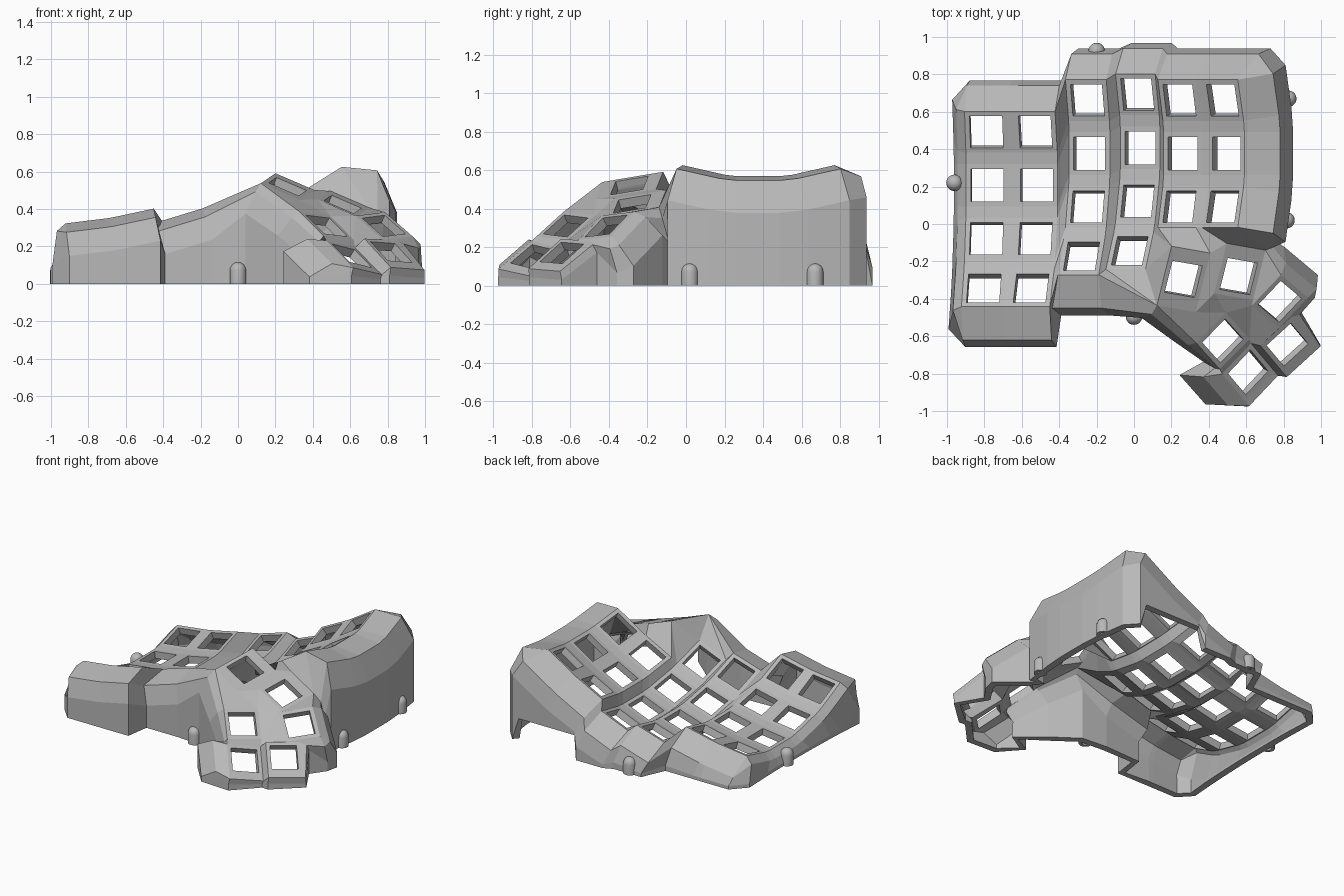
import bpy, bmesh
from math import radians, sin, cos, pi
from mathutils import Matrix, Vector, Euler

if "Cube" in bpy.data.objects:
    bpy.data.objects.remove(bpy.data.objects["Cube"])

grey = bpy.data.materials.new("plain_grey")
grey.use_nodes = True
GREY = (0.48, 0.48, 0.48, 1)
grey.diffuse_color = GREY
grey.node_tree.nodes["Principled BSDF"].inputs["Base Color"].default_value = GREY

PLATE, HOLE = 0.114, 0.088          # half sizes of a key plate and its hole
LONG = 0.165                        # half length of the stretched thumb plates
THICK = 0.05
ROW_R, COL_R = 1.10, 3.08           # bowl radii along columns and rows
BL, BR, TR, TL = range(4)
CORNERS = [(-1, -1), (1, -1), (1, 1), (-1, 1)]


def make_object(name, bm):
    mesh = bpy.data.meshes.new(name)
    bm.to_mesh(mesh)
    bm.free()
    mesh.materials.append(grey)
    obj = bpy.data.objects.new(name, mesh)
    bpy.context.collection.objects.link(obj)
    return obj


def pivot(radius, angle, axis):
    """Swing about a point above the key."""
    return (Matrix.Translation((0, 0, radius)) @ Matrix.Rotation(radians(angle), 4, axis)
            @ Matrix.Translation((0, 0, -radius)))


# Key frames of the finger bowl: columns run from the outer side inwards, rows from back to front
frames = {}
base = Matrix.Translation((-0.238, 0.377, 0.175)) @ Matrix.Rotation(radians(-17), 4, 'Y')
stagger = [(-0.17, 0.074), (-0.17, 0.074), (0, 0), (0.03, -0.058), (0, 0), (0, 0)]
for c, (dy, dz) in enumerate(stagger):
    for r in range(4 if c < 4 else 3):
        frames[c, r] = (base @ Matrix.Translation((0, dy, dz))
                        @ pivot(COL_R, -5 * (c - 2), 'Y') @ pivot(ROW_R, 15 * (1 - r), 'X'))

# Key frames of the thumb cluster: position, then tilt and turn
thumbs = {
    "T1": ((0.265, -0.295, 0.52), (10, 23, -10)),
    "T2": ((0.56, -0.28, 0.425), (10, 23, -10)),
    "T3": ((0.78, -0.415, 0.31), (6, 34, -40)),
    "T4": ((0.82, -0.645, 0.17), (-4, 35, -50)),
    "T5": ((0.475, -0.625, 0.31), (-6, 34, -48)),
    "T6": ((0.61, -0.793, 0.15), (-12, 33, -50)),
}
for name, (pos, rot) in thumbs.items():
    turn = Euler([radians(a) for a in rot]).to_matrix().to_4x4()
    frames[name] = Matrix.Translation(pos) @ turn


def plate_corner(key, i):
    x, y = CORNERS[i]
    stretched = key == "T1" or (key == "T2" and y > 0)
    return Vector((x * PLATE, y * (LONG if stretched else PLATE), 0))


# Key plates with open square holes
bm = bmesh.new()
corner = {}
plate_face = None
for key, m in frames.items():
    inner = [bm.verts.new(m @ Vector((x * HOLE, y * HOLE, 0))) for x, y in CORNERS]
    for i in range(4):
        corner[key, i] = bm.verts.new(m @ plate_corner(key, i))
    for i in range(4):
        j = (i + 1) % 4
        plate_face = bm.faces.new((corner[key, i], corner[key, j], inner[j], inner[i]))


def patch(*refs):
    bm.faces.new([corner[ref] for ref in refs])


# Webs between neighbouring finger keys
for (c, r) in [k for k in frames if isinstance(k, tuple)]:
    a, right, front, diag = (c, r), (c + 1, r), (c, r + 1), (c + 1, r + 1)
    if right in frames:
        patch((a, BR), (right, BL), (right, TL), (a, TR))
    if front in frames:
        patch((front, TL), (front, TR), (a, BR), (a, BL))
    if diag in frames:
        patch((a, BR), (front, TR), (diag, TL), (right, BL))

# Webs inside the thumb cluster
patch(("T1", BR), ("T2", BL), ("T2", TL), ("T1", TR))
patch(("T2", BR), ("T3", BL), ("T3", TL), ("T2", TR))
patch(("T3", BR), ("T4", BL), ("T4", TL), ("T3", TR))
patch(("T5", BR), ("T6", BL), ("T6", TL), ("T5", TR))
patch(("T6", TR), ("T4", BR), ("T4", BL), ("T6", TL))
patch(("T1", BL), ("T5", BL), ("T5", TL), ("T1", BR))
patch(("T1", BR), ("T5", TL), ("T2", BL))
patch(("T2", BL), ("T5", TL), ("T3", BL), ("T2", BR))
patch(("T5", TL), ("T5", TR), ("T3", BL))
patch(("T5", TR), ("T6", TL), ("T4", BL), ("T3", BR), ("T3", BL))

# Webs joining the fingers to the thumb
C3, D2, D3, E2, F2 = (2, 3), (3, 2), (3, 3), (4, 2), (5, 2)
patch((C3, BR), ("T1", BL), (D3, BL))
patch((D3, BL), ("T1", BL), (D3, BR))
patch((D3, BR), ("T1", BL), ("T1", TL))
patch((D3, TR), (D3, BR), ("T1", TL))
patch((D2, BR), (D3, TR), ("T1", TL), (E2, BL))
patch((E2, BL), ("T1", TL), ("T1", TR), (E2, BR))
patch((E2, BR), ("T1", TR), ("T2", TL), (F2, BL))
patch((F2, BL), ("T2", TL), ("T2", TR), (F2, BR))

# Wall sections in each key's own frame: shoulder out and drop, then lower bend out and drop
BACK = (0.105, 0.14, 0.10, 0.27)
OUTER = (0.05, 0.04, 0.095, 0.24)
FRONT = (0.13, 0.13, 0.10, 0.26)
INNER = (0.15, 0.12, 0.12, 0.30)
THUMB = (0.06, 0.04, 0.11, 0.16)
LIP = (0.04, 0.0, 0.06, 0.04)

# Outline of the walls: key, corner, flare direction, section, height of the lower edge
NOTCH = 0.16
rim = [((5, 0), TR, (0.6, 1), BACK, 0)]
for c in range(5, -1, -1):
    low = NOTCH if c > 3 else 0
    rim += [((c, 0), i, (0, 1), BACK, low) for i in (TR, TL)]
for r in range(4):
    rim += [((0, r), i, (-1, 0), OUTER, 0) for i in (TL, BL)]
for c, lean in enumerate((0, 0, -0.35)):
    rim += [((c, 3), BL, (lean, -1), FRONT, 0), ((c, 3), BR, (0, -1), FRONT, 0)]
thumb_rim = [("T1", BL, (0, -1), THUMB), ("T5", BL, (0, -0.6), THUMB),
             ("T5", BR, (0, -0.2), THUMB),
             ("T6", BL, (-0.8, -1.35), THUMB), ("T6", BR, (-0.6, -1.3), THUMB),
             ("T6", BR, (1, 0), LIP), ("T6", TR, (1, 0), LIP),
             ("T4", BR, (1, 0), LIP), ("T4", TR, (1, 0.4), LIP), ("T4", TL, (0.6, 1), LIP),
             ("T3", TR, (1, 0.3), THUMB), ("T3", TR, (0.5, 1), THUMB),
             ("T3", TL, (0, 1), THUMB), ("T2", TR, (1, 0.3), THUMB)]
rim += [entry + (0,) for entry in thumb_rim]
for r in range(2, -1, -1):
    rim += [((5, r), i, (1, 0), INNER, 0) for i in (BR, TR)]

# Shoulder, leaning wall, then a vertical skirt to the floor
rings = []
for key, i, (dx, dy), (out1, drop1, out2, drop2), low in rim:
    p, q = [frames[key] @ (plate_corner(key, i) + Vector((dx * out, dy * out, -drop)))
            for out, drop in ((out1, drop1), (out2, drop2))]
    p.z = max(p.z, low + 0.05)
    q.z = max(q.z, low + 0.025)
    rings.append([corner[key, i]] + [bm.verts.new(v) for v in (p, q, (q.x, q.y, low))])
for a, b in zip(rings, rings[1:] + rings[:1]):
    bm.faces.new((a[0], a[1], b[1]) if a[0] is b[0] else (a[0], a[1], b[1], b[0]))
    for k in (1, 2):
        bm.faces.new((a[k], a[k + 1], b[k + 1], b[k]))

bmesh.ops.recalc_face_normals(bm, faces=bm.faces)
bm.normal_update()
if plate_face.normal.z < 0:
    bmesh.ops.reverse_faces(bm, faces=bm.faces)
shell = make_object("case_shell", bm)
solid = shell.modifiers.new("wall_thickness", 'SOLIDIFY')
solid.thickness = THICK
solid.offset = -1


def screw_boss(name, x, y):
    """Domed post with a blind screw hole in its foot."""
    rad, bore, body = 0.044, 0.022, 0.072
    profile = [(0, 0.05), (bore, 0.05), (bore, 0), (rad, 0)]
    profile += [(rad * cos(a * pi / 8), body + rad * sin(a * pi / 8)) for a in range(5)]
    b = bmesh.new()
    verts = [b.verts.new((px, 0, pz)) for px, pz in profile]
    edges = [b.edges.new(pair) for pair in zip(verts, verts[1:])]
    bmesh.ops.spin(b, geom=verts + edges, cent=(0, 0, 0), axis=(0, 0, 1),
                   angle=2 * pi, steps=20)
    bmesh.ops.remove_doubles(b, verts=b.verts, dist=0.0005)
    bmesh.ops.recalc_face_normals(b, faces=b.faces)
    obj = make_object(name, b)
    obj.location = (x, y, 0)
    bpy.ops.object.select_all(action='DESELECT')
    obj.select_set(True)
    bpy.context.view_layer.objects.active = obj
    bpy.ops.object.shade_smooth_by_angle(angle=radians(40))


# Screw bosses along the walls
screw_boss("front_boss", 0.0, -0.495)
screw_boss("left_front_boss", 0.815, 0.02)
screw_boss("left_back_boss", 0.825, 0.67)
screw_boss("back_boss", -0.2, 0.925)
screw_boss("right_boss", -0.96, 0.22)
